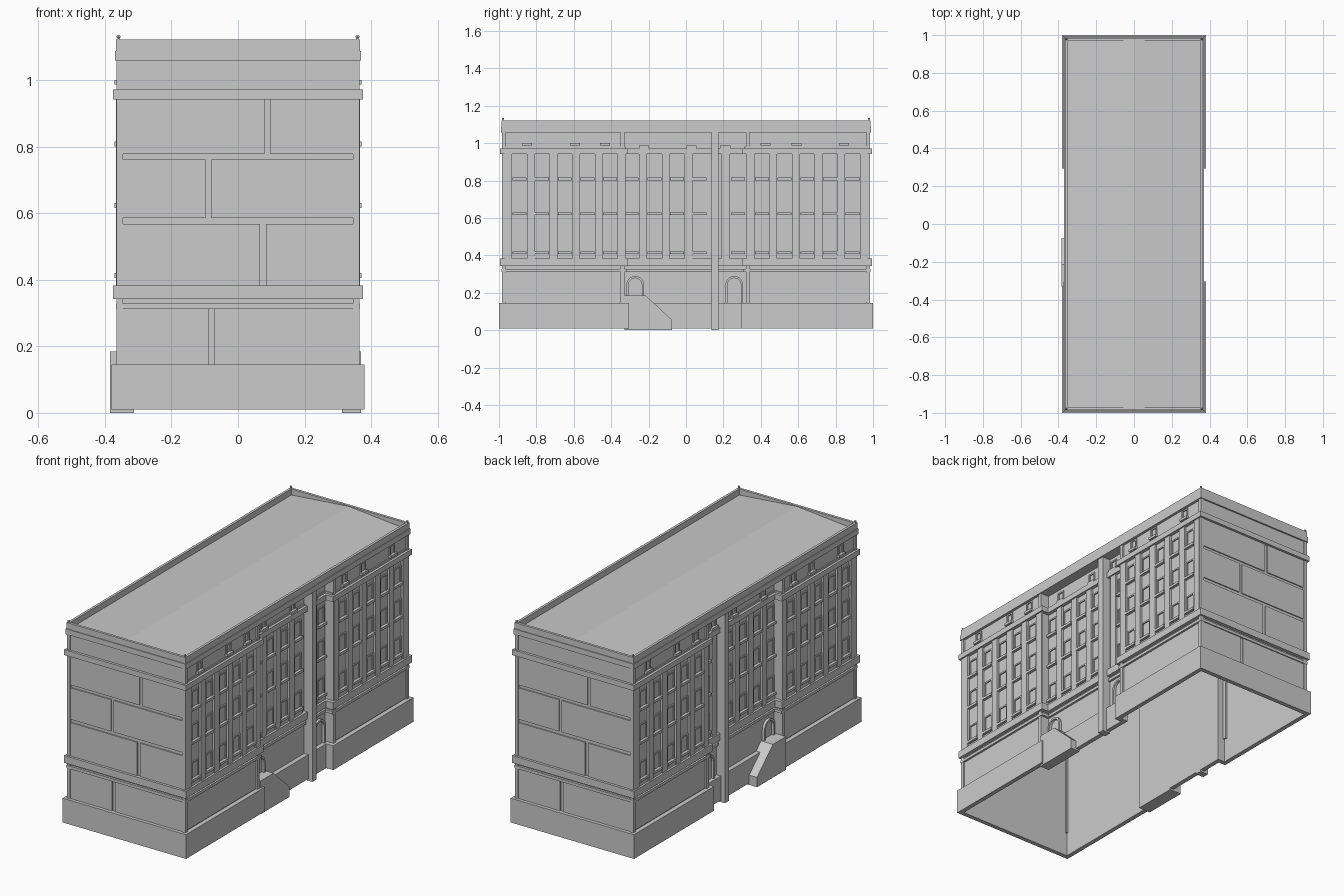
import bpy, bmesh, math

cube = bpy.data.objects.get("Cube")
if cube:
    bpy.data.objects.remove(cube)

stone = bpy.data.materials.new("grey stone")
stone.use_nodes = True
GREY = (0.6, 0.6, 0.6, 1)
stone.diffuse_color = GREY
stone.node_tree.nodes["Principled BSDF"].inputs["Base Color"].default_value = GREY

WX, WY, MX = 0.355, 0.975, 0.312     # wing half width, half length, recessed half width
Y0, Y1 = -0.33, 0.32                 # ends of the recessed middle
PITCH = 0.121                        # window spacing
SIDES = (1, -1)


def finish(name, bm, recalc=True):
    if recalc:
        bmesh.ops.recalc_face_normals(bm, faces=bm.faces)
    me = bpy.data.meshes.new(name)
    bm.to_mesh(me)
    bm.free()
    me.materials.append(stone)
    ob = bpy.data.objects.new(name, me)
    bpy.context.collection.objects.link(ob)
    return ob


def box(bm, xs, ys, zs):
    v = [bm.verts.new((x, y, z)) for x in sorted(xs) for y in sorted(ys) for z in sorted(zs)]
    for f in ((0, 1, 3, 2), (4, 6, 7, 5), (0, 4, 5, 1), (2, 3, 7, 6), (0, 2, 6, 4), (1, 5, 7, 3)):
        bm.faces.new([v[i] for i in f])


def outline(o):
    """Counter-clockwise plan with recessed middle, grown by o."""
    x, y, m, a, b = WX + o, WY + o, MX + o, Y0 + o, Y1 - o
    right = [(x, -y), (x, a), (m, a), (m, b), (x, b), (x, y)]
    return right + [(-px, py) for px, py in reversed(right)]


def loop(bm, pts, z):
    return [bm.verts.new((x, y, z)) for x, y in pts]


def bridge(bm, a, b):
    n = len(a)
    for i in range(n):
        j = (i + 1) % n
        bm.faces.new((a[i], a[j], b[j], b[i]))


def band(name, o, z0, z1, inner=0.0):
    """Moulding that follows the plan all round."""
    bm = bmesh.new()
    loops = [loop(bm, outline(q), z) for q, z in ((inner, z0), (o, z0), (o, z1), (inner, z1))]
    for a, b in zip(loops, loops[1:]):
        bridge(bm, a, b)
    return finish(name, bm, False)


# Open-bottomed wall shell
bm = bmesh.new()
bridge(bm, loop(bm, outline(0), 0.01), loop(bm, outline(0), 1.06))
finish("wall_shell", bm, False)

# Plinth, string courses and cornices
band("plinth", 0.025, 0.01, 0.145)
band("string_course", 0.012, 0.312, 0.328)
band("lower_cornice", 0.02, 0.342, 0.382)
band("upper_cornice", 0.02, 0.942, 0.972)
band("attic_band", 0.006, 0.972, 0.982)

# Top slab reaching over the recessed middle
bm = bmesh.new()
box(bm, (-0.37, 0.37), (-0.99, 0.99), (1.058, 1.088))
finish("top_cornice", bm)

# Parapet walls
bm = bmesh.new()
for s in SIDES:
    box(bm, (s * 0.352, s * 0.366), (-0.986, 0.986), (1.088, 1.122))
    box(bm, (-0.352, 0.352), (s * 0.972, s * 0.986), (1.088, 1.122))
finish("parapet", bm)

# Shallow gabled roof
bm = bmesh.new()
ends = [[bm.verts.new((x, y, z)) for x, z in ((-0.352, 1.088), (0.352, 1.088), (0, 1.119))]
        for y in (-0.972, 0.972)]
bridge(bm, *ends)
for e in ends:
    bm.faces.new(e)
finish("roof", bm)

# Corner finials
bm = bmesh.new()
for sx in SIDES:
    for sy in SIDES:
        x, y = sx * 0.359, sy * 0.979
        box(bm, (x - 0.003, x + 0.003), (y - 0.003, y + 0.003), (1.12, 1.13))
        ball = bmesh.ops.create_uvsphere(bm, u_segments=8, v_segments=6, radius=0.006)
        bmesh.ops.translate(bm, verts=ball["verts"], vec=(x, y, 1.13))
finish("corner_finials", bm)

# Corner pilasters, at the building corners and the inner wing ends
bm = bmesh.new()
for s in SIDES:
    for t in SIDES:
        box(bm, (s * 0.345, s * 0.365), (t * 0.965, t * 0.985), (0.145, 1.058))
    for y, inward in ((Y0, -1), (Y1, 1)):
        box(bm, (s * 0.345, s * 0.365), (y, y + inward * 0.02), (0.145, 1.058))
finish("corner_pilasters", bm)

# End wall slabs with open joints; the back is the front turned half round
bm = bmesh.new()
rows = ((0.145, 0.312, -0.08), (0.382, 0.568, 0.075), (0.586, 0.762, -0.088),
        (0.778, 0.942, 0.088), (0.982, 1.058, None))
for s in SIDES:
    for z0, z1, joint in rows:
        spans = [(-0.345, 0.345)]
        if joint is not None:
            spans = [(-0.345, joint - 0.009), (joint + 0.009, 0.345)]
        for a, b in spans:
            box(bm, (-s * a, -s * b), (s * WY, s * 0.981), (z0, z1))
finish("end_wall_slabs", bm)

# Ground floor slabs on the wings
bm = bmesh.new()
for s in SIDES:
    for a, b in ((-0.965, Y0 - 0.025), (Y1 + 0.025, 0.965)):
        box(bm, (s * WX, s * 0.36), (a, b), (0.15, 0.308))
finish("ground_floor_slabs", bm)

# Pilasters between window bays
wing_bays = [t * (0.89 - PITCH * i) for t in SIDES for i in range(5)]
mid_bays = [-0.29 + PITCH * i for i in range(4)] + [0.278]
wing_piers = [t * (0.9505 - PITCH * i) for t in SIDES for i in range(6)]
mid_piers = [-0.2295 + PITCH * i for i in range(3)] + [0.212]
bm = bmesh.new()
for s in SIDES:
    for x, piers in ((WX, wing_piers), (MX, mid_piers)):
        for y in piers:
            box(bm, (s * x, s * (x + 0.012)), (y - 0.021, y + 0.021), (0.382, 0.942))
finish("bay_pilasters", bm)


def window(bm, s, x, y, z0, z1, w, t=0.008, d=0.006):
    """Raised frame with a projecting sill."""
    xs = (s * x, s * (x + d))
    for k in SIDES:
        box(bm, xs, (y + k * w / 2, y + k * (w / 2 - t)), (z0, z1))
    box(bm, xs, (y - w / 2 + t, y + w / 2 - t), (z1 - t, z1))
    box(bm, (s * x, s * (x + 0.016)), (y - w / 2 - 0.004, y + w / 2 + 0.004), (z0 - 0.014, z0))


# Main windows
bm = bmesh.new()
for s in SIDES:
    for x, bays in ((WX, wing_bays), (MX, mid_bays)):
        for y in bays:
            for z in (0.42, 0.63, 0.815):
                window(bm, s, x, y, z, z + 0.092, 0.066)
            box(bm, (s * x, s * (x + 0.008)), (y - 0.037, y + 0.037), (0.382, 0.4))
finish("windows", bm)

# Small attic windows
bm = bmesh.new()
for s in SIDES:
    for y in (-0.85, -0.594, -0.433, 0.425, 0.59, 0.845):
        window(bm, s, WX, y, 1.0, 1.052, 0.046)
    for y in (-0.225, 0.03, 0.21):
        window(bm, s, MX, y, 0.986, 1.038, 0.046)
finish("attic_windows", bm)

# Arched doorways
bm = bmesh.new()


def arch(y, z0, r, top):
    arc = [(y + r * math.cos(math.pi * i / 10), top + r * math.sin(math.pi * i / 10)) for i in range(11)]
    return [(y + r, z0)] + arc + [(y - r, z0)]


for s in SIDES:
    for y, z0 in ((-0.272, 0.185), (0.258, 0.145)):
        ring = [[bm.verts.new((s * x, py, pz)) for py, pz in arch(y, z0, r, 0.242)]
                for r, x in ((0.036, MX), (0.036, MX + 0.014), (0.047, MX + 0.014), (0.047, MX))]
        for k in range(4):
            bridge(bm, ring[k], ring[(k + 1) % 4])
finish("arched_doorways", bm)

# Entrance ramps with landing
bm = bmesh.new()
profile = ((Y0, 0), (-0.075, 0), (-0.075, 0.055), (-0.215, 0.185), (Y0, 0.185))
for x0, x1 in ((MX, 0.37), (-MX, -0.385)):
    a, b = ([bm.verts.new((x, y, z)) for y, z in profile] for x in (x0, x1))
    bridge(bm, a, b)
    bm.faces.new(a)
    bm.faces.new(b)
finish("entrance_ramps", bm)

# Tall square shafts in the recesses
bm = bmesh.new()
for s in SIDES:
    box(bm, (s * MX, s * 0.362), (0.137, 0.175), (0, 1.058))
finish("square_shafts", bm)
